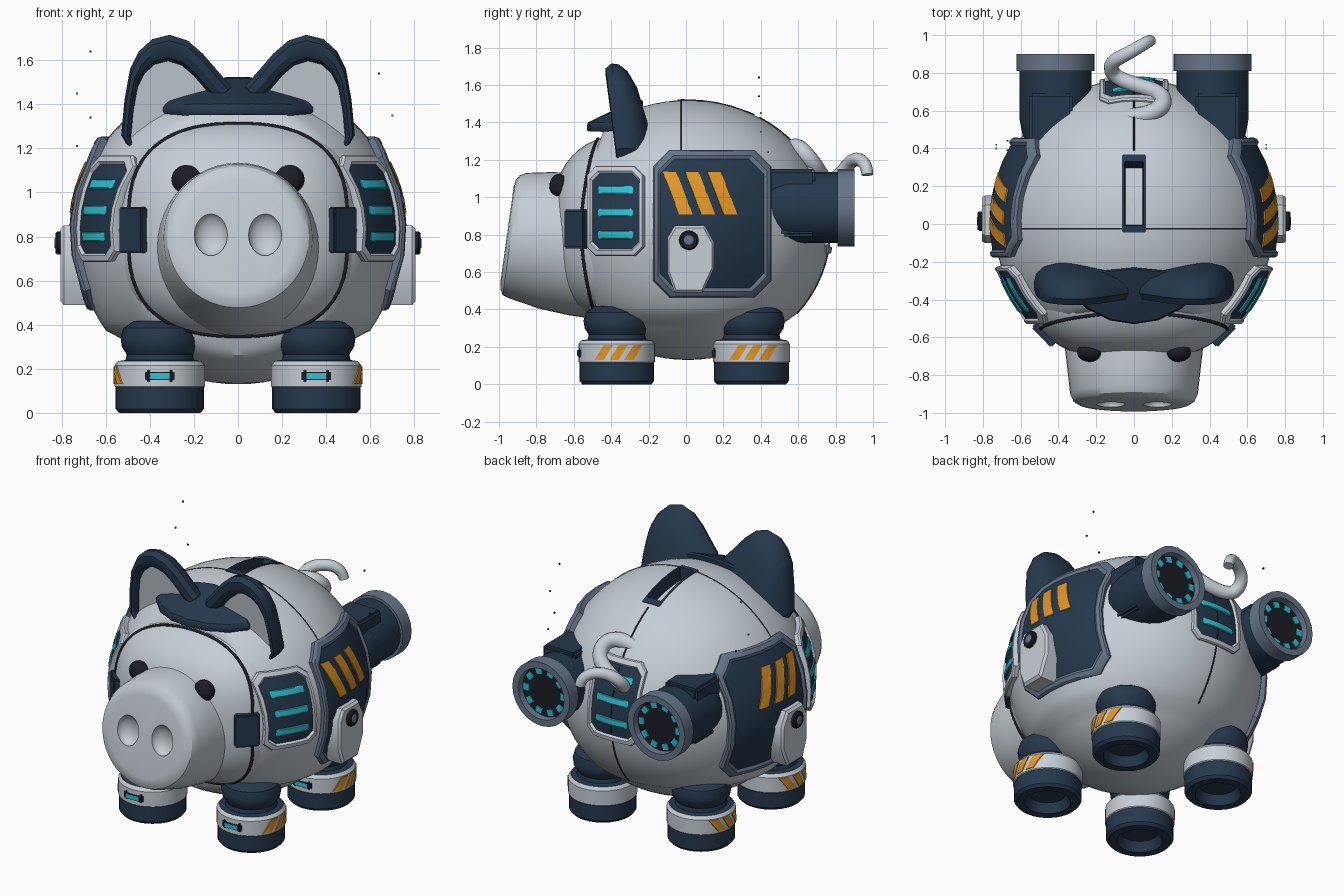
import bpy, bmesh, math
from mathutils import Vector, Euler

cube = bpy.data.objects.get("Cube")
if cube:
    bpy.data.objects.remove(cube, do_unlink=True)

COLOURS = {
    "light_grey": (0.56, 0.62, 0.67), "navy": (0.018, 0.040, 0.072),
    "slate": (0.13, 0.18, 0.25), "cyan": (0.03, 0.53, 0.66),
    "amber": (0.75, 0.30, 0.02), "black": (0.012, 0.012, 0.02)}
MATS = {}
for key, rgb in COLOURS.items():
    m = bpy.data.materials.new(key)
    m.use_nodes = True
    m.diffuse_color = (*rgb, 1)
    m.node_tree.nodes["Principled BSDF"].inputs["Base Color"].default_value = (*rgb, 1)
    MATS[key] = m
L, N, S, C, A, K = COLOURS
made = []
TAU = math.tau


def finish(name, bm, mats):
    bmesh.ops.recalc_face_normals(bm, faces=bm.faces)
    me = bpy.data.meshes.new(name)
    bm.to_mesh(me)
    bm.free()
    for k in mats:
        me.materials.append(MATS[k])
    ob = bpy.data.objects.new(name, me)
    bpy.context.collection.objects.link(ob)
    made.append(ob)
    return ob


def loft(name, loops, mats):
    """Skin closed loops in order and cap both ends; one colour per span."""
    if isinstance(mats, str):
        mats = [mats] * (len(loops) - 1)
    slots = list(dict.fromkeys(mats))
    bm = bmesh.new()
    rings = [[bm.verts.new(p) for p in lp] for lp in loops]
    n = len(rings[0])
    for a, b, k in zip(rings, rings[1:], mats):
        for i in range(n):
            j = (i + 1) % n
            bm.faces.new((a[i], a[j], b[j], b[i])).material_index = slots.index(k)
    bm.faces.new(rings[0]).material_index = slots.index(mats[0])
    bm.faces.new(rings[-1]).material_index = slots.index(mats[-1])
    return finish(name, bm, slots)


def plate(name, outline, place, steps, mats, centre=None, cuts=4):
    """Loft scaled copies of a 2D outline; place(u, v, offset) puts them in space."""
    pts = [Vector(p) for p in outline]
    mid = Vector(centre) if centre else sum(pts, Vector((0, 0))) / len(pts)
    fine = [a.lerp(b, i / cuts) for a, b in zip(pts, pts[1:] + pts[:1]) for i in range(cuts)]
    loops = [[place(*(mid + (p - mid) * s), off) for p in fine] for s, off in steps]
    return loft(name, loops, mats)


def lathe(name, profile, centre, axis, mats, n=32):
    loops = []
    for r, h in profile:
        ring = []
        for i in range(n):
            p = [r * math.cos(TAU * i / n), r * math.sin(TAU * i / n)]
            p.insert(axis, h)
            ring.append(Vector(centre) + Vector(p))
        loops.append(ring)
    return loft(name, loops, mats)


def ball(name, centre, radii, mat, power=2, seg=48):
    bm = bmesh.new()
    bmesh.ops.create_uvsphere(bm, u_segments=seg, v_segments=seg // 2, radius=1)
    for v in bm.verts:
        k = sum(abs(c) ** power for c in v.co) ** (-1 / power)
        v.co = Vector(centre) + Vector([c * k * r for c, r in zip(v.co, radii)])
    return finish(name, bm, [mat])


def box(name, centre, size, mat, rot=(0, 0, 0), bevel=0.0):
    bm = bmesh.new()
    bmesh.ops.create_cube(bm, size=1)
    bmesh.ops.scale(bm, vec=size, verts=bm.verts)
    if bevel:
        bmesh.ops.bevel(bm, geom=bm.edges[:], offset=bevel, segments=2, affect='EDGES')
    bmesh.ops.rotate(bm, matrix=Euler(rot).to_matrix(), verts=bm.verts)
    bmesh.ops.translate(bm, vec=centre, verts=bm.verts)
    return finish(name, bm, [mat])


def cut(target, cutter):
    mod = target.modifiers.new("cut", 'BOOLEAN')
    mod.operation, mod.object, mod.solver = 'DIFFERENCE', cutter, 'EXACT'
    bpy.context.view_layer.objects.active = target
    bpy.ops.object.modifier_apply(modifier=mod.name)
    made.remove(cutter)
    bpy.data.objects.remove(cutter, do_unlink=True)


def tube(name, pts, radius, mat, cyclic=False, taper=1.0, smooth=False):
    cu = bpy.data.curves.new(name, 'CURVE')
    cu.dimensions, cu.bevel_depth, cu.bevel_resolution = '3D', radius, 4
    cu.use_fill_caps = True
    sp = cu.splines.new('NURBS' if smooth else 'POLY')
    sp.points.add(len(pts) - 1)
    for i, (q, p) in enumerate(zip(sp.points, pts)):
        q.co = (*p, 1)
        q.radius = 1 + (taper - 1) * i / (len(pts) - 1)
    if smooth:
        sp.order_u, sp.use_endpoint_u = 4, True
    sp.use_cyclic_u = cyclic
    cu.materials.append(MATS[mat])
    bpy.context.collection.objects.link(bpy.data.objects.new(name, cu))


# Body shell: flared lower edge, tucked belly, trimmed front, hole for the coin slot
BC, BR = Vector((0, 0.01, 0.825)), Vector((0.74, 0.76, 0.695))
body = ball("body", BC, BR, L, seg=80)
for v in body.data.vertices:
    x, y, z = v.co
    if z < 0.34:
        v.co.y = BC.y + (y - BC.y) * 0.97
    elif z < 0.7:
        v.co.x = x * (1 + 0.08 * ((0.7 - z) / 0.36) ** 2)
    v.co.y = max(v.co.y, -0.55 + 0.4 * (z - 0.83) ** 2)
cut(body, box("slot_cutter", (0, 0.16, 1.5), (0.12, 0.4, 0.3), L))


def on_body(axis, sign=1):
    """Placement that projects (u, v) along an axis on to the body, plus an offset."""
    def place(u, v, off):
        p = [u, v]
        p.insert(axis, 0)
        d = [(p[i] - BC[i]) / BR[i] for i in range(3)]
        d[axis] = 0
        d[axis] = sign * math.sqrt(max(0.02, 1 - sum(c * c for c in d)))
        n = Vector([d[i] / BR[i] for i in range(3)]).normalized()
        return BC + Vector([d[i] * BR[i] for i in range(3)]) + n * off
    return place


def octagon(u0, u1, v0, v1, c):
    return [(u0 + c, v0), (u1 - c, v0), (u1, v0 + c), (u1, v1 - c),
            (u1 - c, v1), (u0 + c, v1), (u0, v1 - c), (u0, v0 + c)]


def panel(name, outline, place, rim, edge, high, low):
    plate(name, outline, place,
          [(1, -0.06), (1, high - 0.01), (0.97, high), (edge, high), (edge - 0.03, low),
           (0.6, low), (0.3, low), (0.05, low)], [rim] * 4 + [N] * 3)


def vent(name, place, u0, u1, v0, v1, bars, high):
    low = high - 0.015
    panel(name, octagon(u0, u1, v0, v1, 0.045), place, L, 0.87, high, low)
    w = (u1 - u0) * 0.31
    mid = (u0 + u1) / 2
    for z in bars:
        plate(name + "_bar", octagon(mid - w, mid + w, z - 0.021, z + 0.021, 0.008), place,
              [(1, low - 0.005), (1, low + 0.005), (0.8, low + 0.009), (0.05, low + 0.009)], C)


# Head with a dark seam where it meets the shell
ball("head", (0, -0.25, 0.83), (0.58, 0.47, 0.51), L, power=2.6, seg=64)
seam = []
for i in range(64):
    c, s = math.cos(TAU * i / 64), math.sin(TAU * i / 64)
    y = -0.56 + 0.09 * s * s
    k = ((1 - (abs(y + 0.25) / 0.47) ** 2.6) / (abs(c) ** 2.6 + abs(s) ** 2.6)) ** (1 / 2.6)
    seam.append((0.58 * k * c, y, 0.83 + 0.51 * k * s))
tube("head_seam", seam, 0.009, K, cyclic=True)

# Snout with nostrils cut in
snout_rings = [(-0.50, 0.74, 0.39, 0.39, 0), (-0.62, 0.75, 0.37, 0.38, 0.03),
               (-0.75, 0.77, 0.355, 0.365, 0.1), (-0.90, 0.795, 0.338, 0.335, 0.14),
               (-0.935, 0.797, 0.322, 0.32, 0.14), (-0.952, 0.80, 0.295, 0.29, 0.14),
               (-0.957, 0.80, 0.26, 0.255, 0.14)]
snout = loft("snout", [[(rx * math.cos(TAU * i / 48), y + sl * rz * math.sin(TAU * i / 48),
                         z + rz * math.sin(TAU * i / 48)) for i in range(48)]
                       for y, z, rx, rz, sl in snout_rings], L)
for x in (-0.123, 0.123):
    cut(snout, ball("nostril_cutter", (x, -0.96, 0.81), (0.076, 0.055, 0.098), L, seg=24))

# Forehead crest
crest = [(-0.34, -0.36), (-0.25, -0.45), (-0.13, -0.51), (0, -0.53), (0.13, -0.51),
         (0.25, -0.45), (0.34, -0.36), (0.2, -0.25), (0, -0.23), (-0.2, -0.25)]
plate("forehead_crest", crest,
      lambda u, v, o: Vector((u, v, 1.38 + (v + 0.53) * 0.42 - 0.6 * u * u + o)),
      [(0.97, -0.03), (1, -0.015), (1, 0.005), (0.95, 0.018), (0.5, 0.022), (0.05, 0.025)], N)

EAR = [(0.20, 1.30), (0.50, 1.21), (0.53, 1.26), (0.515, 1.42), (0.49, 1.56), (0.45, 1.64),
       (0.39, 1.695), (0.31, 1.715), (0.23, 1.69), (0.16, 1.63), (0.10, 1.56), (0.03, 1.48)]
for sx, side in ((1, "left"), (-1, "right")):
    # Ear with a dark rim around a pale hollow
    plate(side + "_ear", EAR,
          lambda u, v, o: Vector((sx * u, -0.315 - 0.13 * (v - 1.23) + o, v)),
          [(0.3, -0.01), (0.77, -0.01), (0.80, -0.045), (0.87, -0.06), (0.95, -0.055),
           (1, -0.02), (0.99, 0.02), (0.92, 0.06), (0.75, 0.10), (0.4, 0.13)],
          [L] + [N] * 8, centre=(0.34, 1.2), cuts=3)
    ball(side + "_eye", (sx * 0.235, -0.68, 1.06), (0.067, 0.05, 0.065), K, seg=24)
    box(side + "_cheek_block", (sx * 0.47, -0.58, 0.83), (0.15, 0.06, 0.21), N,
        (0, 0, sx * 0.8), 0.008)

    # Flank vent and flank armour
    flank = on_body(0, sx)
    vent(side + "_vent", flank, -0.51, -0.22, 0.69, 1.155, (0.80, 0.915, 1.03), 0.035)
    panel(side + "_armour", octagon(-0.17, 0.44, 0.48, 1.235, 0.085), flank, S, 0.91, 0.04, 0.025)
    for i in range(3):
        u = -0.12 + i * 0.115
        plate(side + "_armour_stripe",
              [(u, 1.125), (u + 0.07, 1.125), (u + 0.155, 0.905), (u + 0.085, 0.905)],
              flank, [(1, 0.02), (1, 0.03), (0.05, 0.03)], A)
    plate(side + "_hip_plate", [(-0.10, 0.78), (-0.06, 0.85), (0.10, 0.85), (0.15, 0.76),
                                (0.15, 0.62), (0.09, 0.49), (-0.06, 0.49), (-0.10, 0.60)],
          lambda u, v, o: Vector((sx * (0.70 + o), u, v)),
          [(1, -0.05), (1, 0.09), (0.92, 0.105), (0.05, 0.105)], L, cuts=1)
    lathe(side + "_hip_knob", [(0.052, 0), (0.052, sx * 0.02), (0.045, sx * 0.028),
                               (0.026, sx * 0.028), (0.02, sx * 0.032)],
          (sx * 0.80, 0.015, 0.77), 0, [K, K, K, S], 20)

    # Rear thruster
    tx, tz = sx * 0.415, 0.945
    lathe(side + "_thruster", [(0.13, 0.40), (0.175, 0.47), (0.19, 0.55), (0.19, 0.81),
                               (0.207, 0.81), (0.207, 0.90), (0.165, 0.90), (0.16, 0.86),
                               (0.02, 0.86)], (tx, 0, tz), 1, [N] * 3 + [S] * 4 + [K], 24)
    box(side + "_thruster_mount", (sx * 0.44, 0.56, 0.97), (0.23, 0.26, 0.36), N, bevel=0.015)
    for i in range(10):
        a = TAU * i / 10
        box(side + "_thruster_light", (tx + 0.132 * math.cos(a), 0.863, tz + 0.132 * math.sin(a)),
            (0.04, 0.008, 0.045), C, (0, -a, 0))

    # Legs
    for cy, end in ((-0.37, "front"), (0.35, "back")):
        cx, name = sx * 0.355, f"{end}_{side}_leg"
        lathe(name, [(0.11, 0.06), (0.135, 0.0), (0.185, 0.0), (0.2, 0.018), (0.2, 0.115),
                     (0.205, 0.12), (0.205, 0.215), (0.19, 0.235), (0.155, 0.24), (0.15, 0.265),
                     (0.172, 0.30), (0.178, 0.34), (0.165, 0.385), (0.12, 0.415), (0.04, 0.425)],
              (cx, cy, 0), 2, [N] * 4 + [L] * 3 + [N] * 7)

        def band(u, v, o):
            return Vector((cx + sx * math.sqrt((0.205 + o) ** 2 - u * u), cy + u, v))
        for i in range(3):
            u = -0.12 + i * 0.08
            plate(name + "_stripe", [(u, 0.13), (u + 0.05, 0.13), (u + 0.10, 0.21), (u + 0.05, 0.21)],
                  band, [(1, -0.004), (1, 0.004), (0.05, 0.004)], A)
        box(name + "_lamp_frame", (cx, cy - 0.195, 0.167), (0.135, 0.03, 0.055), K, bevel=0.01)
        box(name + "_lamp", (cx, cy - 0.209, 0.167), (0.09, 0.008, 0.028), C)

    # Drifting sparks
    for x, y, z, k in ((0.67, 0.39, 1.64, N), (0.73, 0.40, 1.45, C),
                       (0.67, 0.44, 1.34, N), (0.73, 0.42, 1.21, C)):
        box(side + "_spark", (sx * x - 0.03 * (sx > 0), y, z - 0.1 * (sx > 0)), (0.009,) * 3, k)

# Rear vent, sunken coin slot and shell seams
vent("rear_vent", on_body(1), -0.18, 0.18, 0.70, 1.20, (0.83, 0.96, 1.09), 0.018)
plate("coin_slot", octagon(-0.062, 0.062, -0.045, 0.365, 0.006), on_body(2),
      [(0.95, -0.12), (0.95, -0.01), (1, 0), (1, 0.005), (0.82, 0.005), (0.82, -0.08), (0.05, -0.08)],
      [N] * 5 + [L])
arc = [math.radians(-40 + i * 5) for i in range(53)]
tube("cross_seam", [(BR.x * 0.996 * math.cos(a), -0.025, BC.z + BR.z * 0.996 * math.sin(a))
                    for a in arc], 0.005, K)
tube("back_seam", [(0, BC.y + BR.y * math.cos(a), BC.z + BR.z * math.sin(a))
                   for a in arc[:21]], 0.005, K)

# Curly tail
tube("tail", [(-0.12, 0.55, 1.20), (0.0, 0.56, 1.26), (0.15, 0.59, 1.29), (0.17, 0.69, 1.17),
              (0.02, 0.73, 1.10), (-0.12, 0.78, 1.07), (-0.13, 0.86, 1.16), (-0.03, 0.90, 1.22),
              (0.07, 0.965, 1.19), (0.085, 0.97, 1.12)], 0.052, L, taper=0.6, smooth=True)

# Smooth shading with crisp edges
bpy.ops.object.select_all(action='DESELECT')
for ob in made:
    ob.select_set(True)
bpy.context.view_layer.objects.active = body
bpy.ops.object.shade_smooth_by_angle(angle=math.radians(32))
